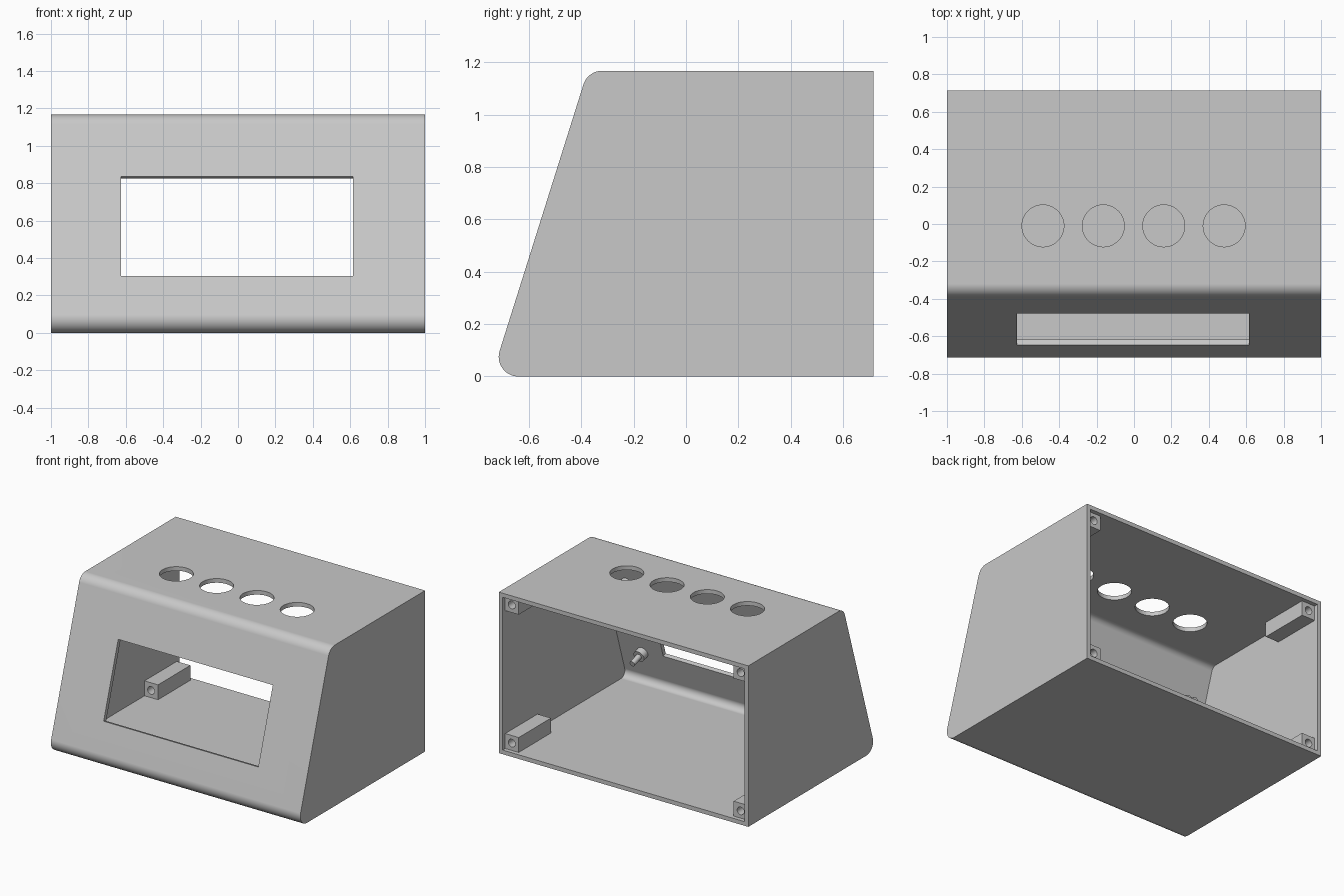
import bpy
import bmesh
from math import sin, cos, atan, pi, radians
from mathutils import Vector

if "Cube" in bpy.data.objects:
    bpy.data.objects.remove(bpy.data.objects["Cube"], do_unlink=True)

HEIGHT, BACK, WALL, FILLET = 1.167, 0.715, 0.03, 0.075
LEAN = atan(0.314)                              # backward lean of the front panel
INWARD = Vector((0, cos(LEAN), -sin(LEAN)))     # panel normal, into the case
UPWARD = Vector((0, sin(LEAN), cos(LEAN)))      # up along the panel
PANEL = Vector((-0.005, -0.563, 0.57))          # window centre on the outer face

grey = bpy.data.materials.new("light_grey_plastic")
grey.use_nodes = True
colour = (0.58, 0.58, 0.58, 1)
grey.diffuse_color = colour
grey.node_tree.nodes["Principled BSDF"].inputs["Base Color"].default_value = colour


def make(name, bm):
    bmesh.ops.recalc_face_normals(bm, faces=bm.faces)
    mesh = bpy.data.meshes.new(name)
    bm.to_mesh(mesh)
    bm.free()
    mesh.materials.append(grey)
    obj = bpy.data.objects.new(name, mesh)
    bpy.context.collection.objects.link(obj)
    return obj


def box(name, centre, size, tilt=0):
    bm = bmesh.new()
    bmesh.ops.create_cube(bm, size=1)
    bmesh.ops.scale(bm, vec=size, verts=bm.verts)
    obj = make(name, bm)
    obj.location = centre
    obj.rotation_euler.x = tilt
    return obj


def rod(name, start, direction, radius, length, sides=32):
    bm = bmesh.new()
    bmesh.ops.create_cone(bm, cap_ends=True, segments=sides,
                          radius1=radius, radius2=radius, depth=length)
    obj = make(name, bm)
    obj.location = start + direction * length / 2
    obj.rotation_euler = direction.to_track_quat('Z', 'Y').to_euler()
    return obj


def case_solid(name, inset, back):
    """Rounded side profile extruded across the width."""
    half, radius = 1 - inset, FILLET - inset
    points = [(back, HEIGHT - inset), (back, inset)]
    steps = 14
    low = (-BACK + FILLET, FILLET)
    high = (-0.32, HEIGHT - FILLET)
    for centre, start, end in ((low, -pi / 2, -pi + -LEAN),
                               (high, -pi - LEAN, -1.5 * pi)):
        for i in range(steps + 1):
            a = start + (end - start) * i / steps
            points.append((centre[0] + radius * cos(a), centre[1] + radius * sin(a)))
    bm = bmesh.new()
    face = bm.faces.new([bm.verts.new((-half, y, z)) for y, z in points])
    new = bmesh.ops.extrude_face_region(bm, geom=[face])["geom"]
    bmesh.ops.translate(bm, vec=(2 * half, 0, 0),
                        verts=[v for v in new if isinstance(v, bmesh.types.BMVert)])
    return make(name, bm)


def activate(obj):
    bpy.ops.object.select_all(action='DESELECT')
    obj.select_set(True)
    bpy.context.view_layer.objects.active = obj


def cut(obj, cutter):
    cutter.hide_render = True
    mod = obj.modifiers.new("cut", 'BOOLEAN')
    mod.operation, mod.solver, mod.object = 'DIFFERENCE', 'EXACT', cutter
    activate(obj)
    bpy.ops.object.modifier_apply(modifier=mod.name)
    bpy.data.objects.remove(cutter, do_unlink=True)


def smooth(obj):
    activate(obj)
    bpy.ops.object.shade_smooth_by_angle(angle=radians(30))
    mod = obj.modifiers.new("flat_normals", 'WEIGHTED_NORMAL')
    mod.keep_sharp = True


# Hollow case, open at the back
case = case_solid("case_shell", 0, BACK)
cut(case, case_solid("cavity_cutter", WALL, BACK + 0.3))

# Display window, cut square to the leaning panel
cut(case, box("window_cutter", PANEL, (1.24, 0.2, 0.53 / cos(LEAN)), -LEAN))

# Row of button holes in the top
for x in (-0.487, -0.164, 0.159, 0.482):
    cut(case, rod("button_cutter", Vector((x, -0.01, HEIGHT - 0.1)),
                  Vector((0, 0, 1)), 0.112, 0.2, 64))
smooth(case)

# Corner posts with screw holes, set in by the lid thickness
POST, LENGTH, REAR = 0.105, 0.37, BACK - 0.03
for side, sx in (("right", -1), ("left", 1)):
    for level, z in (("lower", WALL + POST / 2), ("upper", HEIGHT - WALL - POST / 2)):
        x = sx * (1 - WALL - POST / 2)
        post = box(f"{level}_{side}_post", (x, REAR - LENGTH / 2, z),
                   (POST + 0.006, LENGTH, POST + 0.006))
        cut(post, rod("screw_cutter", Vector((x, REAR - LENGTH - 0.1, z)),
                      Vector((0, 1, 0)), 0.028, LENGTH + 0.2))
        smooth(post)

# Stepped display pegs behind the front panel
for side, sx in (("right", -1), ("left", 1)):
    for level, sz in (("lower", -1), ("upper", 1)):
        base = PANEL + Vector((sx * 0.79, 0, 0)) + UPWARD * sz * 0.3 + INWARD * (WALL - 0.005)
        smooth(rod(f"{level}_{side}_peg_collar", base, INWARD, 0.042, 0.05))
        smooth(rod(f"{level}_{side}_peg_pin", base, INWARD, 0.02, 0.13))
